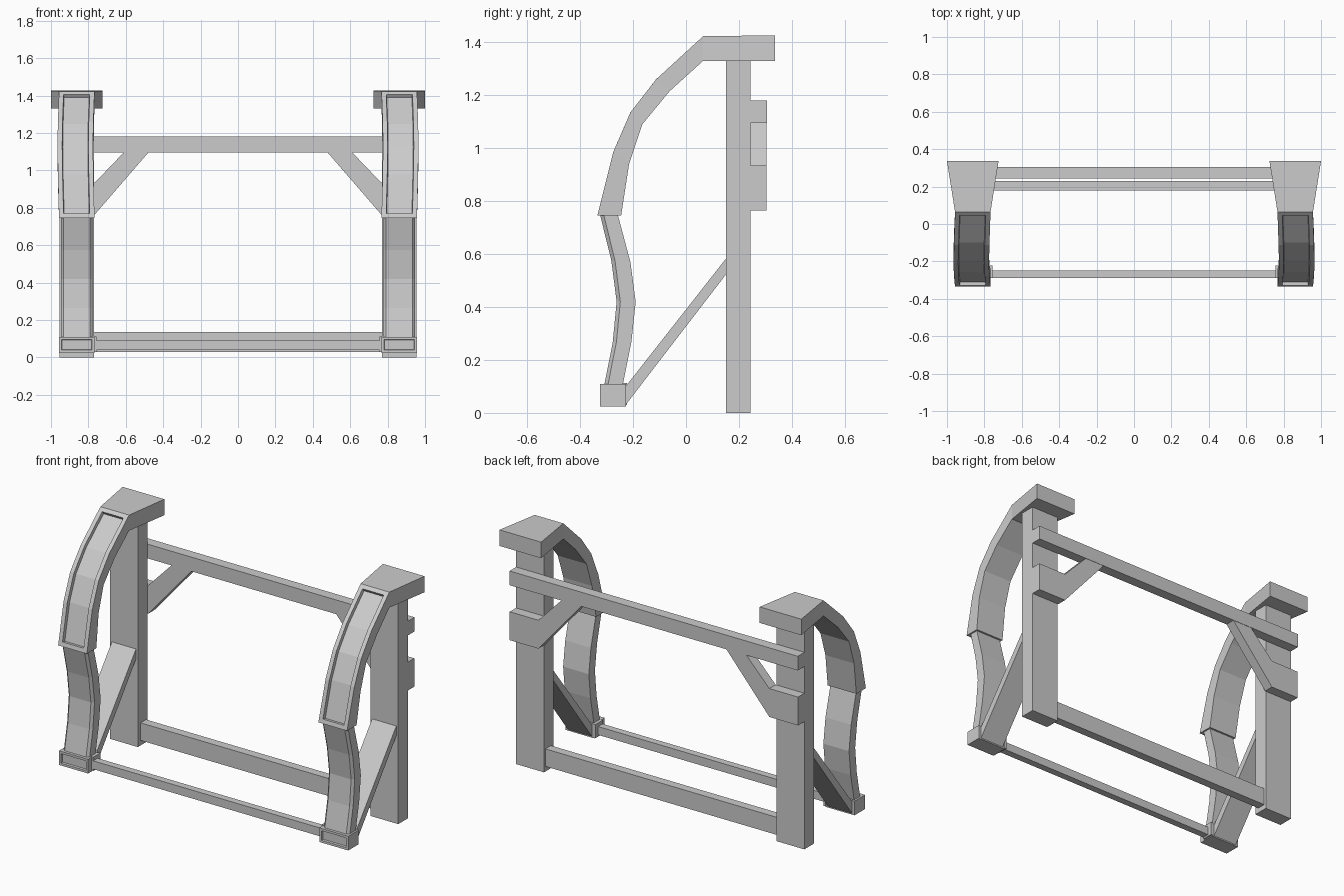
import bpy, bmesh
from mathutils import Vector

if "Cube" in bpy.data.objects:
    bpy.data.objects.remove(bpy.data.objects["Cube"])

CX = 0.862  # centre line of each side frame


def finish(name, bm, mirror=True):
    bmesh.ops.recalc_face_normals(bm, faces=bm.faces)
    me = bpy.data.meshes.new(name)
    bm.to_mesh(me)
    bm.free()
    ob = bpy.data.objects.new(name, me)
    bpy.context.collection.objects.link(ob)
    if mirror:
        ob.modifiers.new("mirror", 'MIRROR').use_mirror_merge = False
    return ob


def box_mesh(x, y, z):
    bm = bmesh.new()
    bmesh.ops.create_cube(bm, size=1)
    for v in bm.verts:
        v.co = [(a + b) / 2 + c * (b - a) for (a, b), c in zip((x, y, z), v.co)]
    return bm


def recess(bm, faces, rim, depth):
    bmesh.ops.inset_region(bm, faces=faces, thickness=rim, use_even_offset=True, use_boundary=True)
    bmesh.ops.inset_region(bm, faces=faces, thickness=0.003, depth=-depth,
                           use_even_offset=True, use_boundary=True)


def loft(sections, chamfer=0.0):
    """Each section: outer (y, z), inner (y, z), half width, sideways shift."""
    bm = bmesh.new()
    rings = []
    for (oy, oz), (iy, iz), w, shift in sections:
        o, i = Vector((0, oy, oz)), Vector((0, iy, iz))
        c = chamfer
        side = o + (i - o).normalized() * c
        pts = [(-w, i), (-w, side), (-w + c, o), (w - c, o), (w, side), (w, i)]
        if not c:
            pts = [pts[0], pts[2], pts[3], pts[5]]
        rings.append([bm.verts.new(p + Vector((CX + shift + x, 0, 0))) for x, p in pts])
    n = len(rings[0])
    front = []
    for a, b in zip(rings, rings[1:]):
        for k in range(n):
            f = bm.faces.new((a[k], a[(k + 1) % n], b[(k + 1) % n], b[k]))
            if k == n // 2 - 1:
                front.append(f)
    bm.faces.new(rings[0])
    bm.faces.new(rings[-1])
    bmesh.ops.recalc_face_normals(bm, faces=bm.faces)
    return bm, front


# curved upper arm running into the flared cap, with a sunken front panel
bm, front = loft([
    ((-0.335, 0.745), (-0.245, 0.745), 0.095, 0),
    ((-0.275, 0.985), (-0.215, 0.94), 0.095, 0.006),
    ((-0.21, 1.135), (-0.165, 1.09), 0.095, 0.008),
    ((-0.113, 1.26), (-0.062, 1.215), 0.095, 0.006),
    ((0.065, 1.423), (0.065, 1.33), 0.095, 0),
    ((0.337, 1.426), (0.337, 1.33), 0.138, 0)])
recess(bm, front[:4], 0.025, 0.018)
finish("upper_arm", bm)

# wavy lower leg with chamfered front corners
bm, _ = loft([
    ((-0.31, 0.10), (-0.24, 0.10), 0.085, 0),
    ((-0.277, 0.265), (-0.206, 0.27), 0.085, 0),
    ((-0.262, 0.42), (-0.19, 0.42), 0.085, 0),
    ((-0.282, 0.575), (-0.21, 0.57), 0.085, 0),
    ((-0.325, 0.75), (-0.258, 0.75), 0.085, 0)], 0.014)
finish("lower_leg", bm)

# foot block with recessed front, and the small plate holding the rod
bm = box_mesh((0.766, 0.958), (-0.325, -0.226), (0.025, 0.11))
bm.normal_update()
recess(bm, [f for f in bm.faces if f.normal.y < -0.9], 0.014, 0.01)
finish("foot", bm)
finish("rod_plate", box_mesh((0.756, 0.77), (-0.29, -0.222), (0.03, 0.112)))

# back post
finish("post", box_mesh((0.77, 0.955), (0.152, 0.244), (0, 1.332)))

# slanted strut from foot to post
bm, _ = loft([((-0.228, 0.10), (-0.228, 0.03), 0.08, 0),
              ((0.155, 0.588), (0.155, 0.528), 0.08, 0)])
finish("strut", bm)

# angled corner brace behind the post
bm = bmesh.new()
outline = [(0.955, 0.765), (0.765, 0.765), (0.478, 1.097),
           (0.61, 1.097), (0.765, 0.935), (0.955, 0.935)]
face = bm.faces.new([bm.verts.new((x, 0.244, z)) for x, z in outline])
ext = bmesh.ops.extrude_face_region(bm, geom=[face])["geom"]
bmesh.ops.translate(bm, vec=(0, 0.06, 0),
                    verts=[g for g in ext if isinstance(g, bmesh.types.BMVert)])
finish("corner_brace", bm)

# cross members
for name, hx, y, z in [
        ("top_beam", 0.955, (0.244, 0.306), (1.095, 1.18)),
        ("bottom_beam", 0.775, (0.178, 0.23), (0.03, 0.135)),
        ("front_rod", 0.77, (-0.29, -0.248), (0.04, 0.09))]:
    finish(name, box_mesh((-hx, hx), y, z), mirror=False)
